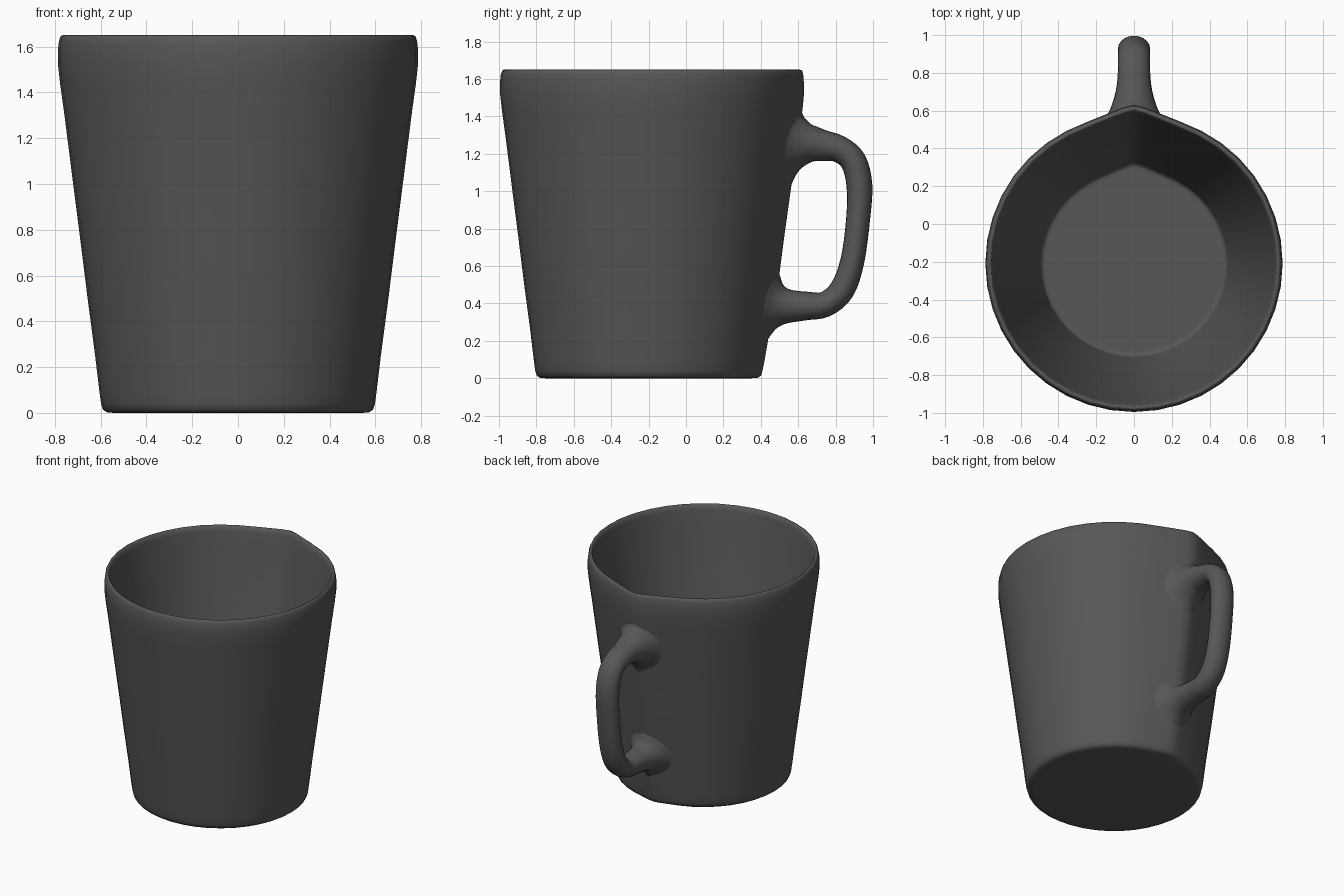
import bpy, bmesh, math
from mathutils import Vector

if "Cube" in bpy.data.objects:
    bpy.data.objects.remove(bpy.data.objects["Cube"])

SEG = 40
CY = -0.208
FLOOR = 0.17

charcoal = bpy.data.materials.new("charcoal")
charcoal.diffuse_color = (0.095, 0.095, 0.095, 1)
charcoal.use_nodes = True
charcoal.node_tree.nodes["Principled BSDF"].inputs["Base Color"].default_value = charcoal.diffuse_color


def finish(bm, name, angle):
    bmesh.ops.recalc_face_normals(bm, faces=bm.faces)
    me = bpy.data.meshes.new(name)
    bm.to_mesh(me)
    bm.free()
    me.materials.append(charcoal)
    ob = bpy.data.objects.new(name, me)
    bpy.context.collection.objects.link(ob)
    bpy.ops.object.select_all(action='DESELECT')
    ob.select_set(True)
    bpy.context.view_layer.objects.active = ob
    bpy.ops.object.shade_smooth_by_angle(angle=math.radians(angle))
    return ob


def loft(bm, rings, cap):
    # Skin a list of rings, optionally closing both ends
    loops = [[bm.verts.new(p) for p in ring] for ring in rings]
    for a, b in zip(loops, loops[1:]):
        n = len(a)
        for i in range(n):
            bm.faces.new((a[i], a[(i + 1) % n], b[(i + 1) % n], b[i]))
    if cap:
        bm.faces.new(loops[0])
        bm.faces.new(loops[-1])


# Even steps around the cup, plus two extra to round the point
angles = sorted([2 * math.pi * i / SEG for i in range(SEG)]
                + [math.pi / 2 + s * math.radians(4) for s in (-1, 1)])


def cup_ring(r, z, k):
    # Circle drawn out to a soft point at the back (+y), k = point distance / radius
    pts = []
    spread = math.acos(1 / k)
    for a in angles:
        d = math.hypot(a - math.pi / 2, 0.035)
        rr = r / math.cos(spread - d) if d < spread else r
        pts.append((rr * math.cos(a), CY + rr * math.sin(a), z))
    return pts


# Cup: outside from the base up, over the rim, down to the inner floor
profile = [(0.54, 0.0, 1.04), (0.572, 0.002, 1.042), (0.59, 0.014, 1.042),
           (0.598, 0.04, 1.042), (0.605, 0.09, 1.047), (0.624, 0.25, 1.062),
           (0.657, 0.5, 1.08), (0.688, 0.75, 1.079), (0.72, 1.0, 1.08),
           (0.758, 1.3, 1.083), (0.776, 1.43, 1.085), (0.786, 1.52, 1.082),
           (0.787, 1.58, 1.08), (0.782, 1.625, 1.082), (0.775, 1.645, 1.085),
           (0.766, 1.65, 1.083), (0.757, 1.645, 1.083), (0.749, 1.61, 1.083),
           (0.735, 1.52, 1.083), (0.497, FLOOR + 0.03, 1.095),
           (0.49, FLOOR + 0.005, 1.095), (0.475, FLOOR, 1.095), (0.46, FLOOR, 1.095)]
bm = bmesh.new()
loft(bm, [cup_ring(*p) for p in profile], True)
finish(bm, "cup", 80)

# Handle: y, z, half width in x, half thickness, how far the ring hugs the wall
path = [(0.582, 1.215, 0.20, 0.22, 1.0), (0.604, 1.235, 0.165, 0.165, 1.0),
        (0.630, 1.25, 0.135, 0.13, 0.8), (0.670, 1.253, 0.11, 0.101, 0.4),
        (0.73, 1.245, 0.092, 0.084, 0.0), (0.82, 1.225, 0.085, 0.072, 0.0),
        (0.895, 1.16, 0.085, 0.07, 0.0), (0.927, 1.03, 0.085, 0.069, 0.0),
        (0.92, 0.85, 0.085, 0.064, 0.0), (0.89, 0.63, 0.085, 0.064, 0.0),
        (0.835, 0.475, 0.085, 0.068, 0.0), (0.745, 0.396, 0.085, 0.068, 0.0),
        (0.64, 0.387, 0.088, 0.077, 0.0), (0.55, 0.385, 0.10, 0.09, 0.4),
        (0.505, 0.387, 0.13, 0.115, 0.8), (0.483, 0.39, 0.165, 0.15, 1.0),
        (0.46, 0.39, 0.20, 0.19, 1.0)]


def catmull(pts, steps):
    pts = [Vector(p) for p in pts]
    ext = [2 * pts[0] - pts[1]] + pts + [2 * pts[-1] - pts[-2]]
    out = []
    for a, b, c, d in zip(ext, ext[1:], ext[2:], ext[3:]):
        for s in range(steps):
            t = s / steps
            out.append(0.5 * (2 * b + (c - a) * t + (2 * a - 5 * b + 4 * c - d) * t * t
                              + (3 * b - a - 3 * c + d) * t ** 3))
    return out + [pts[-1]]


curve = catmull(path, 4)
rings = []
for i, (y, z, hw, ht, hug) in enumerate(curve):
    p, q = curve[max(i - 1, 0)], curve[min(i + 1, len(curve) - 1)]
    t = Vector((q[0] - p[0], q[1] - p[1])).normalized()
    if hug > 0.3:
        t = Vector((math.copysign(1, t.x), 0))
    ring = []
    for j in range(20):
        a = 2 * math.pi * j / 20
        x, u = hw * math.cos(a), ht * math.sin(a)
        dz = u * t.x
        ring.append((x, y - u * t.y + hug * (0.15 * dz - 0.38 * abs(x)), z + dz))
    rings.append(ring)
bm = bmesh.new()
loft(bm, rings, False)  # open ends sit inside the cup wall
finish(bm, "handle", 80)
